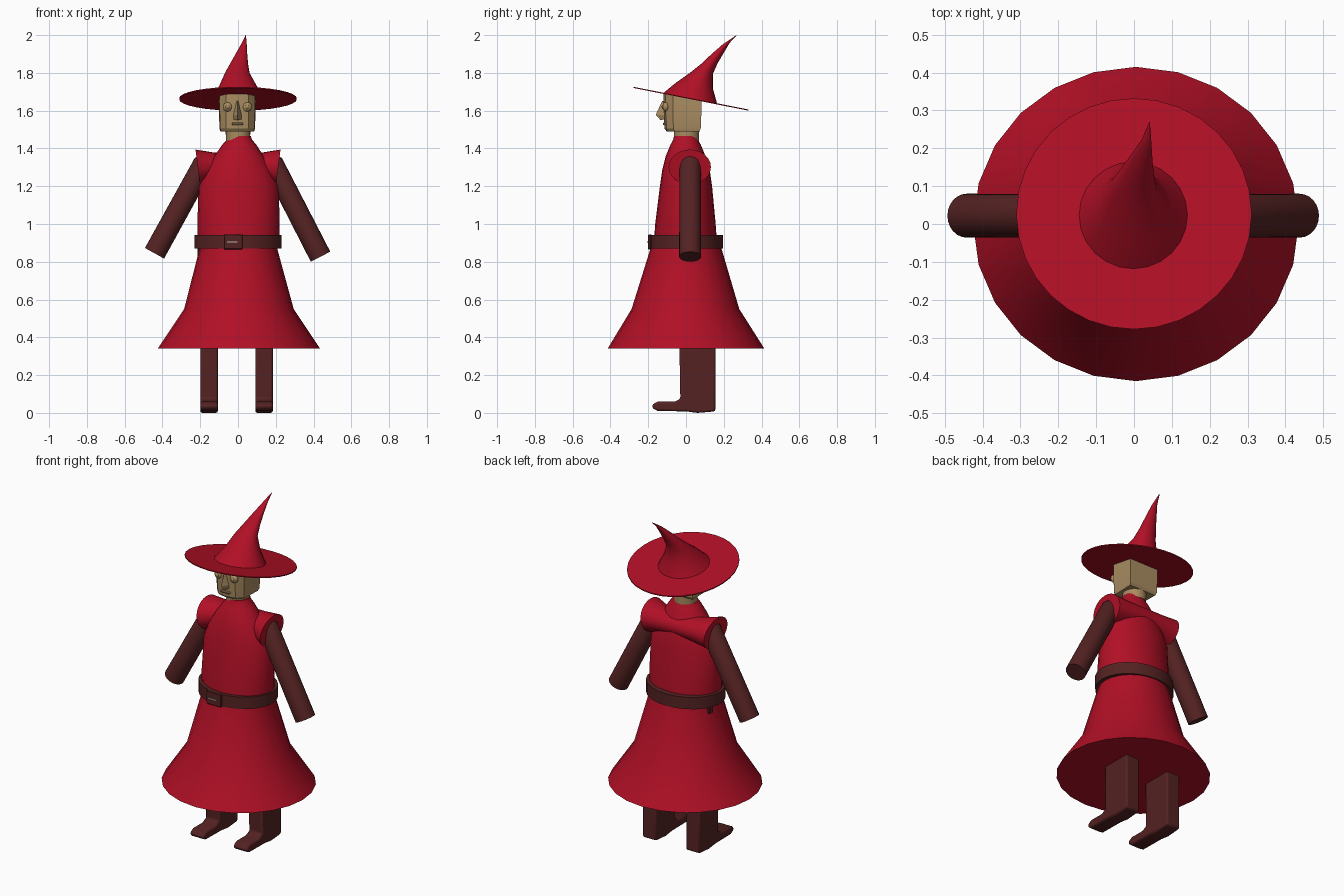
import bpy, bmesh, math
from mathutils import Vector

if "Cube" in bpy.data.objects:
    bpy.data.objects.remove(bpy.data.objects["Cube"])


def material(name, rgb):
    m = bpy.data.materials.new(name)
    m.diffuse_color = (*rgb, 1)
    m.use_nodes = True
    m.node_tree.nodes["Principled BSDF"].inputs["Base Color"].default_value = m.diffuse_color
    return m


RED = material("red cloth", (0.44, 0.005, 0.019))
BROWN = material("dark brown leather", (0.09, 0.016, 0.016))
TAN = material("tan skin", (0.40, 0.265, 0.12))
METAL = material("dull metal", (0.25, 0.16, 0.14))


def finish(bm, name, mat, smooth=40):
    bmesh.ops.recalc_face_normals(bm, faces=bm.faces[:])
    me = bpy.data.meshes.new(name)
    bm.to_mesh(me)
    bm.free()
    me.materials.append(mat)
    ob = bpy.data.objects.new(name, me)
    bpy.context.collection.objects.link(ob)
    if smooth:
        bpy.ops.object.select_all(action='DESELECT')
        ob.select_set(True)
        bpy.context.view_layer.objects.active = ob
        bpy.ops.object.shade_smooth_by_angle(angle=math.radians(smooth))
    return ob


def skin_rings(name, rings, mat, smooth=40):
    """Join closed rings of points into a capped surface."""
    bm = bmesh.new()
    loops = [[bm.verts.new(p) for p in ring] for ring in rings]
    n = len(loops[0])
    for a, b in zip(loops, loops[1:]):
        for i in range(n):
            j = (i + 1) % n
            bm.faces.new((a[i], a[j], b[j], b[i]))
    bm.faces.new(loops[0])
    bm.faces.new(loops[-1])
    return finish(bm, name, mat, smooth)


def ellipse(center, u, v, n=24):
    c, u, v = Vector(center), Vector(u), Vector(v)
    return [c + u * math.cos(2 * math.pi * i / n) + v * math.sin(2 * math.pi * i / n)
            for i in range(n)]


def turned(name, rows, mat, smooth=40, n=24):
    """Rows of (cx, cy, z, rx, ry, slope along y)."""
    return skin_rings(name, [ellipse((cx, cy, z), (rx, 0, 0), (0, ry, -s * ry), n)
                             for cx, cy, z, rx, ry, s in rows], mat, smooth)


def box(name, center, size, mat, bevel=0.0):
    bm = bmesh.new()
    bmesh.ops.create_cube(bm, size=1)
    for v in bm.verts:
        v.co = Vector(center) + Vector([a * b for a, b in zip(v.co, size)])
    if bevel:
        bmesh.ops.bevel(bm, geom=bm.edges[:], offset=bevel, segments=1, affect='EDGES')
    return finish(bm, name, mat, 0)


def ball(name, center, radii, mat):
    bm = bmesh.new()
    bmesh.ops.create_uvsphere(bm, u_segments=14, v_segments=8, radius=1)
    for v in bm.verts:
        v.co = Vector(center) + Vector([a * b for a, b in zip(v.co, radii)])
    return finish(bm, name, mat, 60)


# Robe
turned("skirt", [(0.005, 0, 0.34, 0.43, 0.415, 0), (0.005, -0.003, 0.55, 0.29, 0.285, 0),
                 (0.002, 0, 0.88, 0.203, 0.185, 0), (0.002, 0, 0.92, 0.2, 0.175, 0)], RED, 30)
turned("torso", [(0.003, -0.003, 0.9, 0.216, 0.167, 0), (0.003, -0.003, 1.0, 0.218, 0.16, 0),
                 (0.003, 0, 1.2, 0.212, 0.138, 0), (0.004, 0, 1.29, 0.175, 0.125, 0),
                 (0.005, -0.002, 1.36, 0.13, 0.105, 0), (0.007, -0.002, 1.42, 0.09, 0.08, 0),
                 (0.008, -0.002, 1.445, 0.067, 0.066, 0),
                 (0.008, -0.002, 1.465, 0.06, 0.062, 0)], RED, 45)

# Cap sleeves meeting behind the shoulders
for side, label in ((-1, "left"), (1, "right")):
    skin_rings(label + "_cap_sleeve",
               [ellipse((0, 0.065, 1.31), (0, 0.065, 0), (0, 0, 0.06)),
                ellipse((side * 0.12, 0.045, 1.308), (0, 0.085, 0), (side * 0.005, 0, 0.07)),
                ellipse((side * 0.213, 0.02, 1.302), (0, 0.112, 0), (side * 0.012, 0, 0.092))],
               RED)

# Arms
for label, top, end in (("left", (-0.172, 0.022, 1.335), (-0.442, 0.022, 0.845)),
                        ("right", (0.176, 0.022, 1.335), (0.437, 0.022, 0.827))):
    top, end = Vector(top), Vector(end)
    axis = (end - top).normalized()
    u, v = Vector((0, 1, 0)), axis.cross(Vector((0, 1, 0)))
    skin_rings(label + "_arm", [ellipse(top + axis * d, u * r, v * r) for d, r in
                                ((-0.02, 0.025), (-0.01, 0.045), (0.015, 0.057),
                                 ((end - top).length, 0.058))], BROWN)

# Belt, buckle and loose end
turned("belt", [(0, 0.002, 0.87, 0.231, 0.193, 0), (0, 0.002, 0.942, 0.231, 0.193, 0)], BROWN)
box("buckle", (-0.025, -0.19, 0.905), (0.1, 0.02, 0.08), BROWN, 0.004)
box("buckle_pin", (-0.03, -0.202, 0.905), (0.055, 0.006, 0.01), METAL)
box("belt_end", (-0.205, 0.06, 0.855), (0.018, 0.035, 0.05), BROWN, 0.004)

# Legs with feet: one side profile given thickness
PROFILE = [(-0.035, 0.36), (-0.03, 0.075), (-0.06, 0.06), (-0.15, 0.06), (-0.178, 0.045),
           (-0.178, 0.025), (-0.15, 0.01), (0.0, 0.008), (0.06, 0.0), (0.155, 0.008),
           (0.155, 0.36)]
for label, x in (("left", -0.153), ("right", 0.138)):
    bm = bmesh.new()
    face = bm.faces.new([bm.verts.new((x - 0.046, y, z)) for y, z in PROFILE])
    ext = bmesh.ops.extrude_face_region(bm, geom=[face])
    bmesh.ops.translate(bm, vec=(0.092, 0, 0),
                        verts=[g for g in ext["geom"] if isinstance(g, bmesh.types.BMVert)])
    leg = finish(bm, label + "_leg", BROWN, 30)
    mod = leg.modifiers.new("soft edges", 'BEVEL')
    mod.width, mod.segments, mod.limit_method = 0.01, 2, 'ANGLE'
    mod.angle_limit = math.radians(50)

# Neck and blocky head
turned("neck", [(0, 0.003, 1.44, 0.064, 0.066, 0), (0, 0.003, 1.52, 0.066, 0.068, 0)], TAN)
HALF = [(0, -0.12), (0.06, -0.108), (0.093, -0.07), (0.097, 0.082)]
SECTION = HALF + [(-x, y) for x, y in reversed(HALF[1:])]


def brim_z(y):
    return 1.663 - 0.197 * (y - 0.027)


def head_ring(z, sx, sy):
    return [(x * sx - 0.004, y * sy, z) for x, y in SECTION]


skin_rings("head", [head_ring(1.49, 0.92, 0.85), head_ring(1.505, 0.97, 0.95),
                    head_ring(1.6, 1, 1),
                    [(x - 0.004, y, brim_z(y)) for x, y in SECTION]], TAN, 25)

# Face
for side, label in ((-1, "left"), (1, "right")):
    ball(label + "_eye", (side * 0.052 - 0.003, -0.107, 1.62), (0.025, 0.018, 0.025), TAN)
    ball(label + "_pupil", (side * 0.052 - 0.003, -0.121, 1.62), (0.011, 0.008, 0.011), TAN)
skin_rings("nose", [[(-0.027, -0.11, 1.555), (0.021, -0.11, 1.555), (-0.003, -0.135, 1.55)],
                    [(-0.027, -0.11, 1.575), (0.021, -0.11, 1.575), (-0.003, -0.16, 1.578)],
                    [(-0.012, -0.11, 1.65), (0.006, -0.11, 1.65), (-0.003, -0.127, 1.65)]],
           TAN, 0)
box("lips", (-0.003, -0.112, 1.53), (0.06, 0.022, 0.014), TAN, 0.004)

# Pointed hat with tilted brim and bent tip
turned("hat_brim", [(0, 0.027, 1.66, 0.311, 0.305, 0.197),
                    (0, 0.027, 1.666, 0.311, 0.305, 0.197)], RED, 30, 32)
turned("hat_crown", [(-0.002, 0.022, 1.664, 0.145, 0.143, 0.197),
                     (0.0, 0.043, 1.73, 0.1, 0.1, 0.15),
                     (-0.004, 0.085, 1.8, 0.065, 0.057, 0.1),
                     (0.006, 0.125, 1.85, 0.047, 0.042, 0.0),
                     (0.018, 0.165, 1.9, 0.031, 0.033, -0.1),
                     (0.032, 0.213, 1.955, 0.014, 0.018, -0.2),
                     (0.041, 0.268, 2.0, 0.001, 0.001, 0)], RED, 50)
